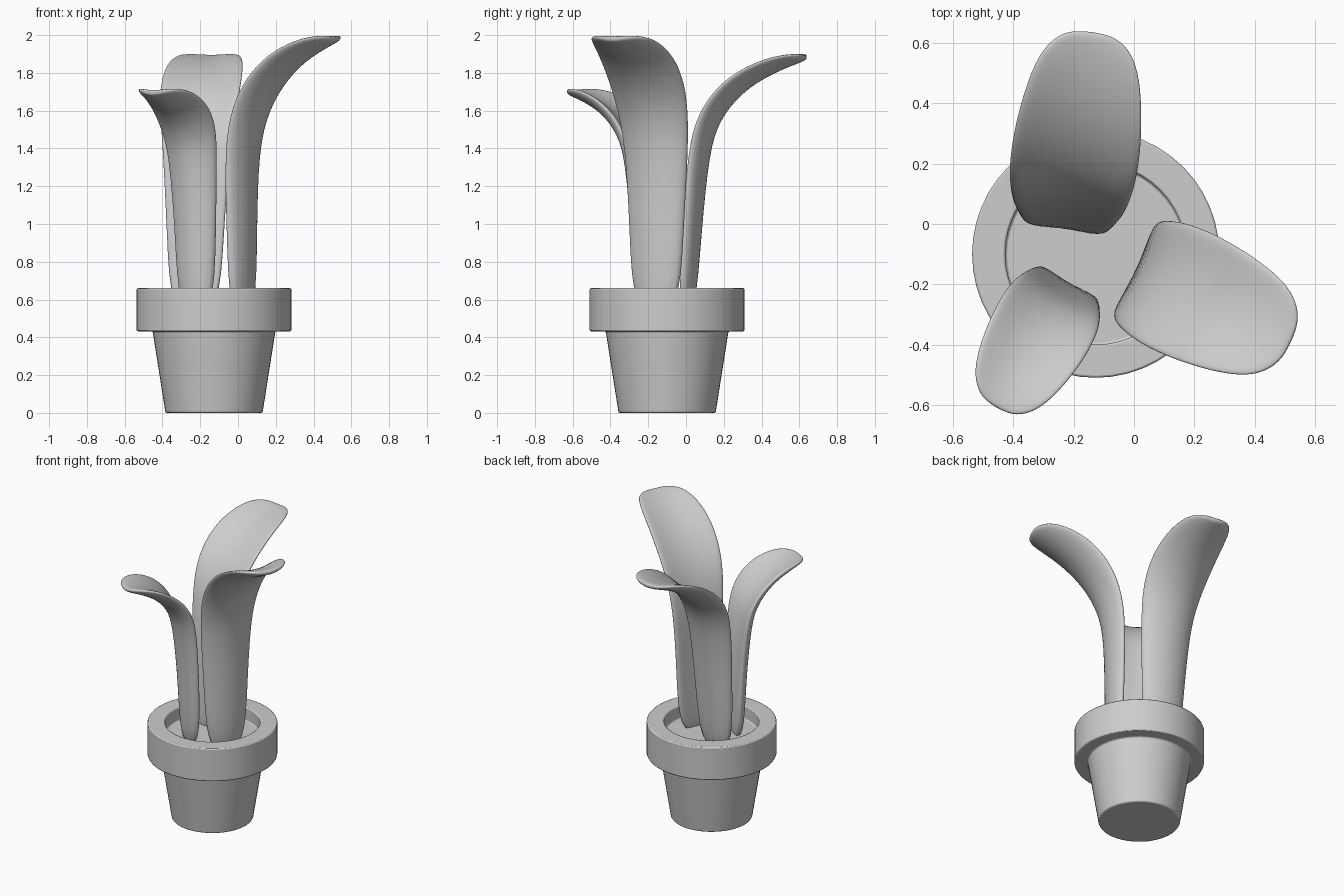
import bpy, bmesh, math
from mathutils import Vector

cube = bpy.data.objects.get("Cube")
if cube:
    bpy.data.objects.remove(cube)

grey = bpy.data.materials.new("plain_grey")
grey.use_nodes = True
grey.diffuse_color = (0.61, 0.61, 0.61, 1)
grey.node_tree.nodes["Principled BSDF"].inputs["Base Color"].default_value = grey.diffuse_color

POT_CENTRE = Vector((-0.127, -0.10, 0))


def make_object(name, rings):
    """Skin a stack of closed rings and cap both ends."""
    bm = bmesh.new()
    loops = [[bm.verts.new(p) for p in ring] for ring in rings]
    for low, high in zip(loops, loops[1:]):
        for i in range(len(low)):
            j = (i + 1) % len(low)
            bm.faces.new((low[i], low[j], high[j], high[i]))
    bm.faces.new(loops[0])
    bm.faces.new(loops[-1])
    bmesh.ops.recalc_face_normals(bm, faces=bm.faces)
    mesh = bpy.data.meshes.new(name)
    bm.to_mesh(mesh)
    bm.free()
    mesh.materials.append(grey)
    obj = bpy.data.objects.new(name, mesh)
    bpy.context.collection.objects.link(obj)
    bpy.ops.object.select_all(action="DESELECT")
    obj.select_set(True)
    bpy.context.view_layer.objects.active = obj
    return obj


def circle_angles(steps):
    return [2 * math.pi * i / steps for i in range(steps)]


def lathe(name, profile):
    """Revolve a (radius, height) profile around the pot axis."""
    obj = make_object(name, [[(r * math.cos(a), r * math.sin(a), z)
                              for a in circle_angles(48)] for r, z in profile])
    obj.location = POT_CENTRE
    mod = obj.modifiers.new("Soft edges", "BEVEL")
    mod.width, mod.segments, mod.limit_method = 0.007, 2, "ANGLE"
    bpy.ops.object.shade_smooth_by_angle(angle=math.radians(40))


# Tapered pot with a thick collar, closed inside at the soil level
lathe("pot", [(0.257, 0), (0.325, 0.432), (0.41, 0.432), (0.41, 0.66),
              (0.30, 0.66), (0.30, 0.565)])

# Relative width and thickness of a leaf at each station from root to tip
WIDTHS = (0.63, 0.73, 0.86, 0.97, 1.03, 1.01, 0.91, 0.77, 0.56, 0.27)
THICKNESS = (0.078, 0.078, 0.076, 0.072, 0.066, 0.06, 0.054, 0.046, 0.038, 0.026)


def leaf(name, heading, side, half_width, path, camber=0.06):
    """Arching fleshy blade: path holds (outward distance, height) along the heading."""
    a = math.radians(heading)
    out = Vector((math.cos(a), math.sin(a), 0))
    across = Vector((-out.y, out.x, 0))
    rings = []
    for k, (u, z) in enumerate(path):
        before, after = path[max(k - 1, 0)], path[min(k + 1, len(path) - 1)]
        du, dz = after[0] - before[0], after[1] - before[1]
        inward = (out * -dz + Vector((0, 0, du))).normalized()
        centre = out * u + across * side + Vector((0, 0, z))
        w = WIDTHS[k]
        ring = []
        for t in circle_angles(16):
            s, h = math.cos(t), math.sin(t)
            h = math.copysign(abs(h) ** 0.7, h) * THICKNESS[k] / 2
            curl = camber * w * w * (s * s - 0.35)
            ring.append(centre + across * (s * half_width * w) + inward * (h + curl))
        rings.append(ring)
    obj = make_object(name, rings)
    smooth = obj.modifiers.new("Rounding", "SUBSURF")
    smooth.levels = smooth.render_levels = 2
    bpy.ops.object.shade_smooth()


leaf("back_leaf", 82, 0.225, 0.213,
     [(-0.03, 0.5), (0.0, 0.95), (0.04, 1.4), (0.10, 1.57), (0.19, 1.69),
      (0.31, 1.785), (0.44, 1.845), (0.53, 1.872), (0.585, 1.883), (0.612, 1.885)])
leaf("left_leaf", -25, -0.135, 0.217,
     [(0.098, 0.5), (0.098, 0.95), (0.10, 1.4), (0.16, 1.61), (0.245, 1.75),
      (0.36, 1.865), (0.48, 1.935), (0.56, 1.966), (0.61, 1.98), (0.638, 1.985)])
leaf("right_leaf", 240, -0.09, 0.17,
     [(0.30, 0.5), (0.31, 0.95), (0.345, 1.35), (0.385, 1.47), (0.445, 1.56),
      (0.53, 1.63), (0.62, 1.672), (0.685, 1.69), (0.73, 1.697), (0.756, 1.698)])
